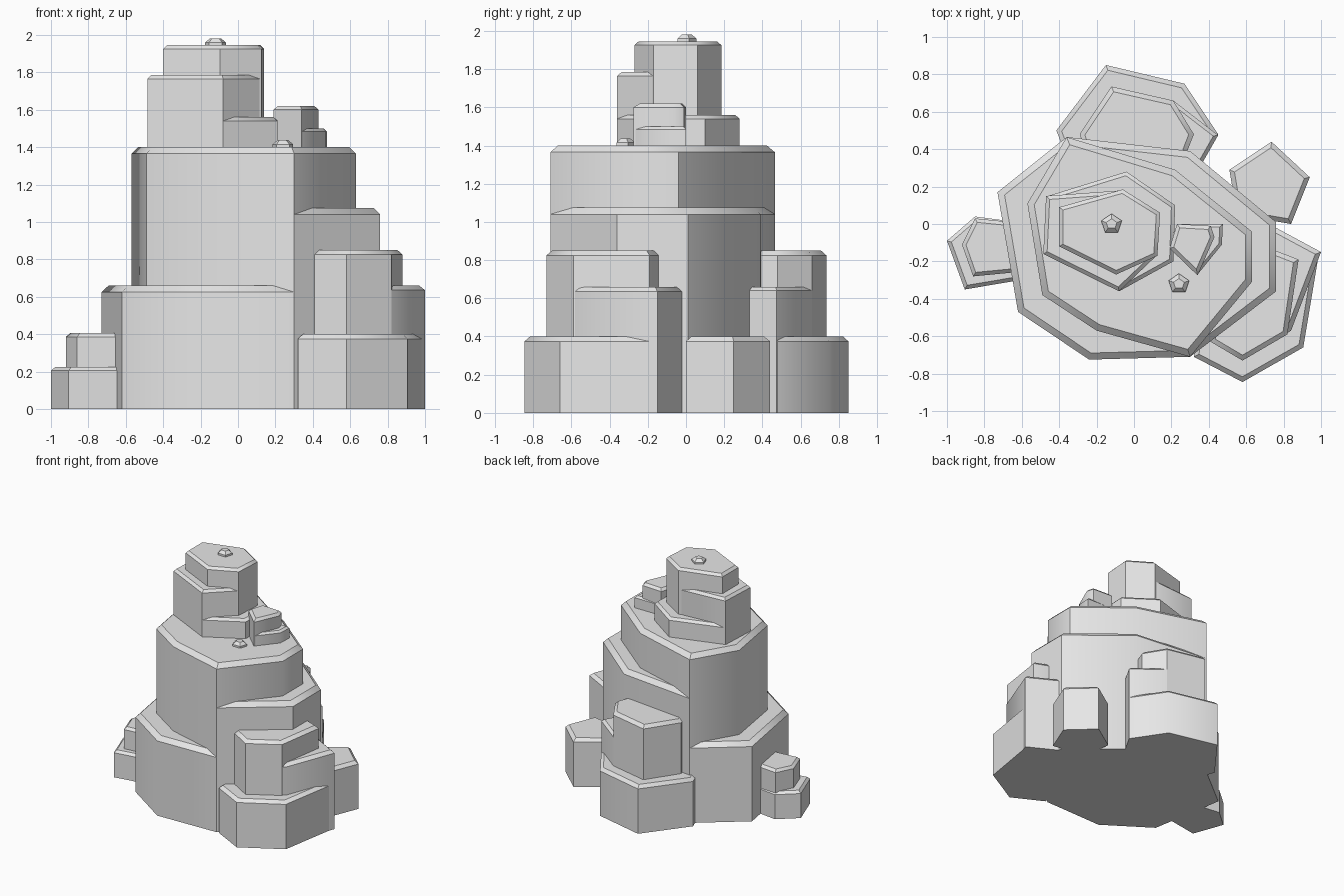
import bpy, bmesh, math

cube = bpy.data.objects.get("Cube")
if cube:
    bpy.data.objects.remove(cube, do_unlink=True)

stone = bpy.data.materials.new("grey_stone")
stone.use_nodes = True
GREY = (0.8, 0.8, 0.8, 1.0)
stone.diffuse_color = GREY
stone.node_tree.nodes["Principled BSDF"].inputs["Base Color"].default_value = GREY


def slab(name, outline, top, rim=0.035, base=0.0):
    """Upright prism over an outline, with its top edge chamfered."""
    bm = bmesh.new()
    floor = bm.faces.new([bm.verts.new((x, y, base)) for x, y in outline])
    ext = bmesh.ops.extrude_face_region(bm, geom=[floor], use_keep_orig=True)
    for v in ext["geom"]:
        if isinstance(v, bmesh.types.BMVert):
            v.co.z = top
    bmesh.ops.recalc_face_normals(bm, faces=bm.faces)
    rim_edges = [e for e in bm.edges if all(v.co.z > top - 1e-5 for v in e.verts)]
    bmesh.ops.bevel(bm, geom=rim_edges, offset=rim, segments=1, affect='EDGES')
    mesh = bpy.data.meshes.new(name)
    bm.to_mesh(mesh)
    bm.free()
    mesh.materials.append(stone)
    obj = bpy.data.objects.new(name, mesh)
    bpy.context.collection.objects.link(obj)
    bpy.ops.object.select_all(action='DESELECT')
    obj.select_set(True)
    bpy.context.view_layer.objects.active = obj
    bpy.ops.object.shade_smooth_by_angle(angle=math.radians(43))
    return obj


def pebble(name, x, y, z):
    """Small five-sided stone lying on a ledge."""
    ring = [math.radians(90 + 72 * i) for i in range(5)]
    slab(name, [(x + 0.058 * math.cos(a), y + 0.055 * math.sin(a)) for a in ring],
         z + 0.037, 0.022, z - 0.02)


# Main stack: the tiers meet at a shared front and back corner
FRONT, BACK = (0.3, -0.71), (-0.36, 0.465)
slab("lower_tier", [(-0.73, 0.17), (-0.62, -0.47), (-0.24, -0.725), FRONT,
                    (0.6, -0.35), (0.6, 0), (0.25, 0.3), BACK], 0.66)
slab("middle_tier", [(-0.45, 0.1), (-0.4, -0.3), FRONT, (0.76, -0.36),
                     (0.76, 0.01), (0.3, 0.39), BACK], 1.075)
slab("upper_tier", [(-0.57, 0.11), (-0.49, -0.38), (-0.2, -0.57), FRONT,
                    (0.63, -0.31), (0.63, -0.04), (0.22, 0.29), BACK], 1.4)

# Summit rock
slab("summit_low_ledge", [(-0.46, 0.15), (-0.4, -0.12), (-0.08, -0.36), (0.21, -0.2),
                          (0.22, 0.1), (-0.04, 0.28)], 1.56, 0.02, 1.3)
slab("summit_mid_ledge", [(-0.47, 0.15), (-0.485, -0.16), (-0.08, -0.36), (0.12, -0.17),
                          (0.12, 0.05), (-0.06, 0.18)], 1.785, 0.02, 1.3)
slab("summit_top", [(-0.4, 0.09), (-0.4, -0.12), (-0.095, -0.27), (0.125, -0.17),
                    (0.14, 0.06), (-0.06, 0.185)], 1.945, 0.02, 1.3)

# Small rock beside the summit
slab("side_rock_top", [(0.19, -0.13), (0.34, -0.275), (0.43, -0.07),
                       (0.41, -0.01), (0.23, 0)], 1.62, 0.02, 1.35)
slab("side_rock_ledge", [(0.22, -0.12), (0.34, -0.27), (0.47, -0.11),
                         (0.475, 0), (0.25, 0)], 1.5, 0.016, 1.35)

# Front left outcrop
slab("front_outcrop_low", [(0.99, -0.15), (0.905, -0.66), (0.58, -0.845),
                           (0.32, -0.71), (0.4, -0.2)], 0.4, 0.025)
slab("front_outcrop_mid", [(1.0, -0.15), (0.84, -0.57), (0.58, -0.73),
                           (0.41, -0.63), (0.4, -0.1), (0.74, -0.01)], 0.66, 0.025)
slab("front_outcrop_top", [(0.88, -0.19), (0.82, -0.59), (0.58, -0.73),
                           (0.41, -0.63), (0.4, -0.1), (0.7, -0.12)], 0.85, 0.025)

# Back outcrop
slab("back_outcrop_low", [(-0.15, 0.85), (-0.415, 0.5), (-0.3, 0.2), (0.3, 0.25),
                          (0.45, 0.48), (0.27, 0.75)], 0.4, 0.025)
slab("back_outcrop_mid", [(-0.12, 0.73), (-0.24, 0.5), (-0.2, 0.2), (0.35, 0.3),
                          (0.45, 0.475), (0.21, 0.66)], 0.66, 0.02)
slab("back_outcrop_top", [(-0.12, 0.735), (-0.29, 0.48), (-0.2, 0.2), (0.25, 0.3),
                          (0.32, 0.48), (0.21, 0.66)], 0.85, 0.025)

# Back left boulder
slab("back_boulder", [(0.51, 0.29), (0.55, 0.05), (0.84, 0), (0.94, 0.25),
                      (0.735, 0.44)], 0.4, 0.025)

# Right boulder
slab("right_boulder_low", [(-0.85, 0.04), (-1.0, -0.09), (-0.905, -0.35),
                           (-0.55, -0.29), (-0.55, 0)], 0.225, 0.02)
slab("right_boulder_top", [(-0.85, 0.03), (-0.92, -0.11), (-0.86, -0.28),
                           (-0.55, -0.25), (-0.55, 0)], 0.405, 0.02)

# Loose pebbles
pebble("summit_pebble", -0.12, 0, 1.945)
pebble("ledge_pebble", 0.24, -0.32, 1.4)
